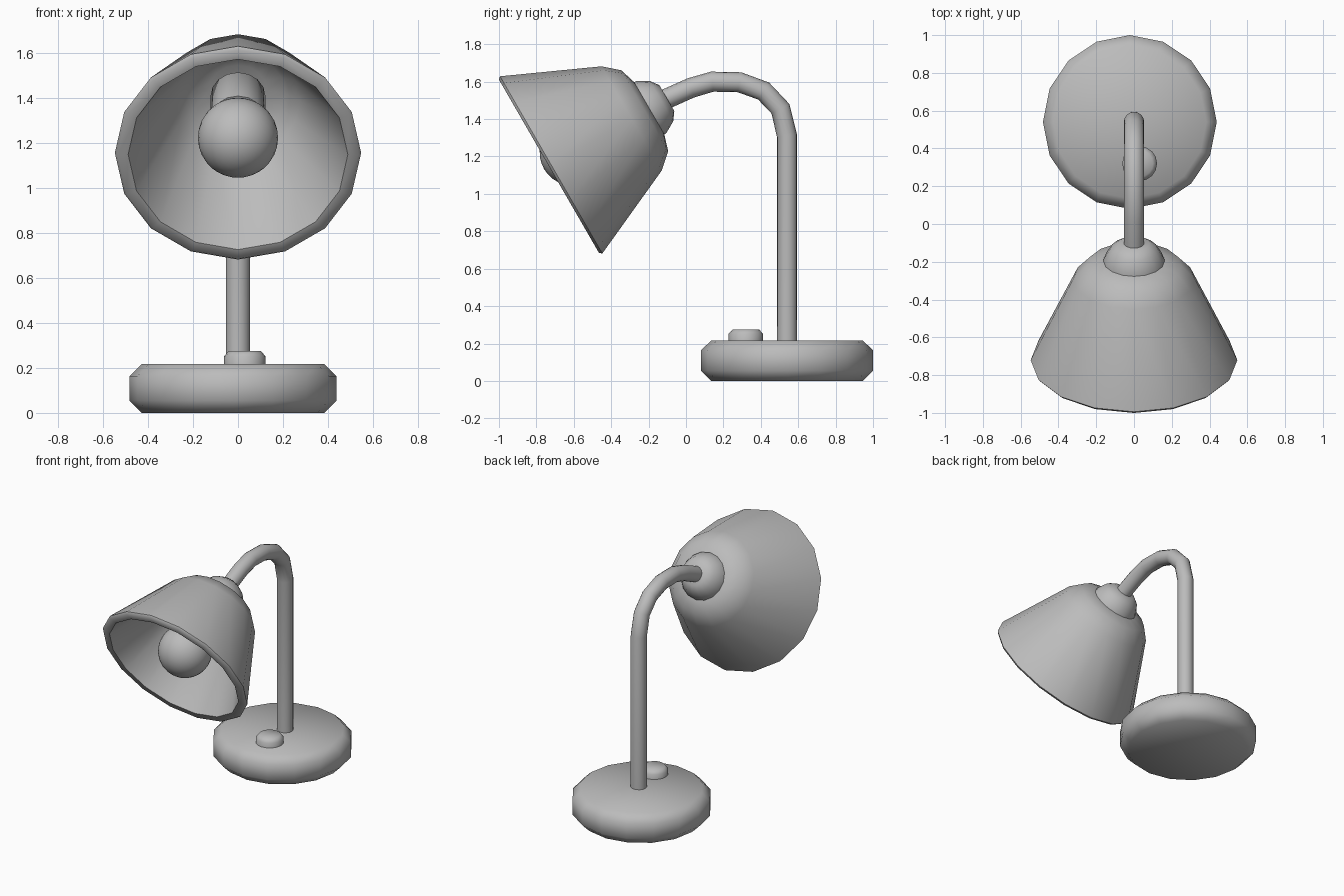
import bpy, bmesh, math
from mathutils import Matrix, Vector

cube = bpy.data.objects.get("Cube")
if cube:
    bpy.data.objects.remove(cube, do_unlink=True)

grey = bpy.data.materials.new("plain grey")
grey.use_nodes = True
grey.diffuse_color = (0.5, 0.5, 0.5, 1)
grey.node_tree.nodes["Principled BSDF"].inputs["Base Color"].default_value = (0.5, 0.5, 0.5, 1)


def finish(name, bm, matrix, angle=60):
    """Turn a bmesh into a smooth-shaded grey object."""
    bmesh.ops.recalc_face_normals(bm, faces=bm.faces)
    mesh = bpy.data.meshes.new(name)
    bm.to_mesh(mesh)
    bm.free()
    mesh.materials.append(grey)
    obj = bpy.data.objects.new(name, mesh)
    bpy.context.collection.objects.link(obj)
    obj.matrix_world = matrix
    bpy.ops.object.select_all(action='DESELECT')
    obj.select_set(True)
    bpy.context.view_layer.objects.active = obj
    bpy.ops.object.shade_smooth_by_angle(angle=math.radians(angle))
    return obj


def lathe(name, profile, matrix, sides=16, angle=60):
    """Spin (radius, height) points round the local z axis."""
    bm = bmesh.new()
    verts = [bm.verts.new((r, 0, h)) for r, h in profile]
    edges = [bm.edges.new(pair) for pair in zip(verts, verts[1:])]
    bmesh.ops.spin(bm, geom=verts + edges, cent=(0, 0, 0), axis=(0, 0, 1),
                   angle=math.tau, steps=sides, use_merge=True)
    bmesh.ops.remove_doubles(bm, verts=bm.verts, dist=0.0005)
    return finish(name, bm, matrix, angle)


def tube(name, path, radius, sides=16):
    """Sweep a circle along a path lying in the yz plane."""
    bm = bmesh.new()
    points = [Vector((0, y, z)) for y, z in path]
    rings = []
    for i, p in enumerate(points):
        before = (p - points[i - 1]).normalized() if i else Vector()
        after = (points[i + 1] - p).normalized() if i + 1 < len(points) else Vector()
        side = Vector((1, 0, 0))
        up = side.cross((before + after).normalized())
        turns = [math.tau * k / sides for k in range(sides)]
        rings.append([bm.verts.new(p + radius * (side * math.cos(a) + up * math.sin(a)))
                      for a in turns])
    for a, b in zip(rings, rings[1:]):
        for k in range(sides):
            n = (k + 1) % sides
            bm.faces.new((a[k], a[n], b[n], b[k]))
    bm.faces.new(rings[0])
    bm.faces.new(rings[-1])
    return finish(name, bm, Matrix())


# Round base with bevelled edges, and its switch button
lathe("base", [(0, 0), (0.405, 0), (0.46, 0.055), (0.46, 0.163), (0.405, 0.217), (0, 0.217)],
      Matrix.Translation((-0.022, 0.54, 0)))
lathe("switch_button", [(0, 0.2), (0.092, 0.2), (0.092, 0.252), (0.07, 0.276), (0, 0.276)],
      Matrix.Translation((0.03, 0.32, 0)))

# Bent stem from the base to the collar
tube("stem", [(0.54, 0.2), (0.54, 1.31), (0.505, 1.455), (0.415, 1.55), (0.285, 1.597),
              (0.14, 1.6), (0.027, 1.567), (-0.085, 1.517), (-0.13, 1.497)], 0.054)

# Head: parts share one tilted axis that starts at the rim centre
head = Matrix.Translation((0, -0.726, 1.152)) @ Matrix.Rotation(math.radians(-60), 4, 'X')
lathe("lamp_shade", [(0, 0.615), (0.16, 0.612), (0.25, 0.584), (0.322, 0.502), (0.547, 0.006),
                     (0.535, -0.008), (0.488, -0.008), (0.275, 0.465), (0.21, 0.535),
                     (0.13, 0.56), (0, 0.562)], head)
lathe("collar", [(0, 0.59), (0.165, 0.59), (0.16, 0.625), (0.125, 0.687), (0.08, 0.72), (0, 0.72)],
      head)
lathe("bulb_socket", [(0, 0.3), (0.122, 0.3), (0.122, 0.51), (0.1, 0.53), (0, 0.58)], head)

# Round glass bulb
bm = bmesh.new()
bmesh.ops.create_uvsphere(bm, u_segments=32, v_segments=16, radius=0.178)
finish("bulb", bm, head @ Matrix.Translation((0, 0, 0.14)))
